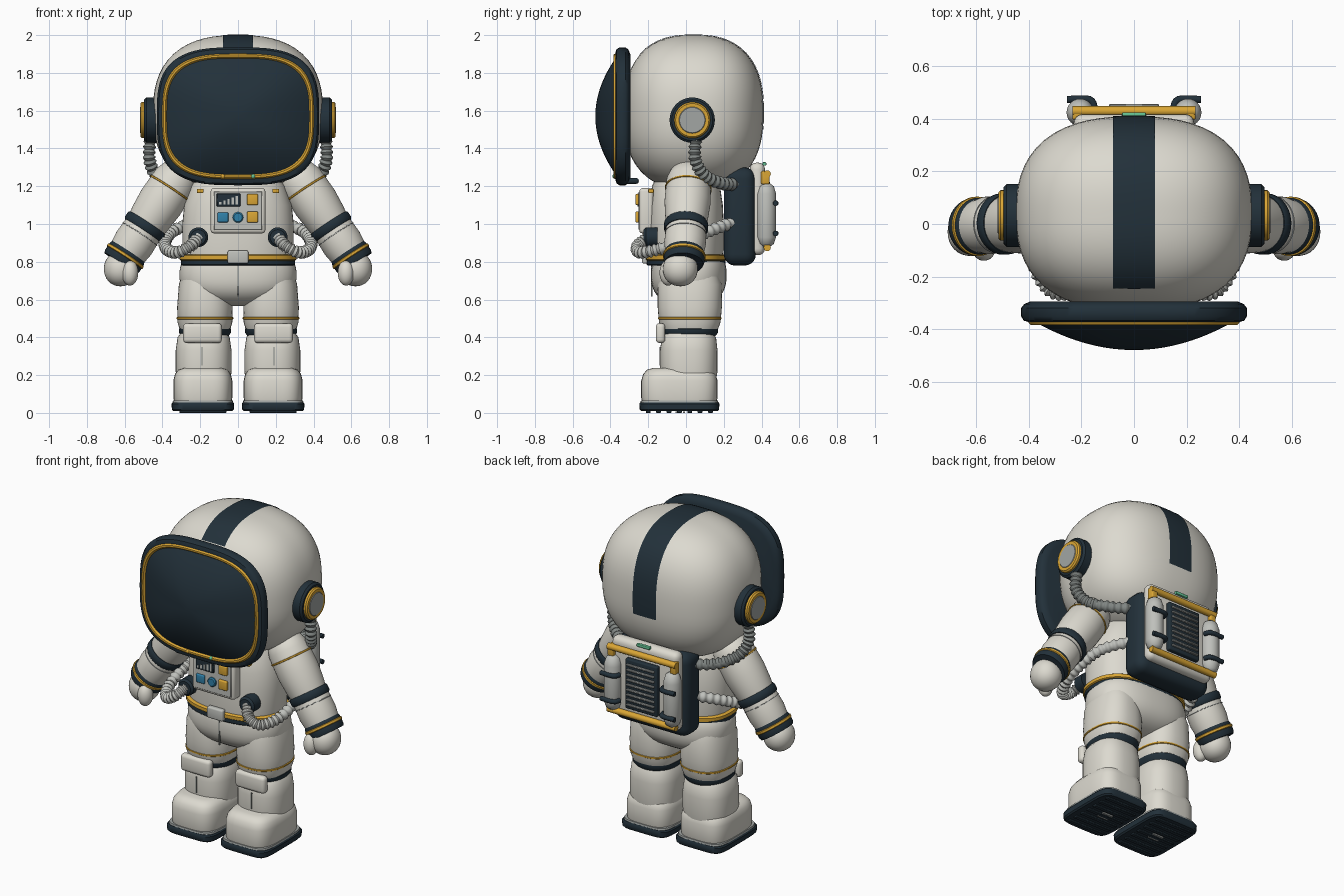
import bpy, bmesh
from math import sin, cos, pi, radians, atan2
from mathutils import Matrix, Vector

if "Cube" in bpy.data.objects:
    bpy.data.objects.remove(bpy.data.objects["Cube"])


def material(name, *rgb):
    m = bpy.data.materials.new(name)
    m.use_nodes = True
    m.diffuse_color = (*rgb, 1)
    m.node_tree.nodes["Principled BSDF"].inputs["Base Color"].default_value = (*rgb, 1)
    return m


WHITE = material("suit white", .72, .70, .63)
NAVY = material("dark navy", .016, .030, .042)
GOLD = material("gold trim", .70, .38, .035)
GREY = material("metal grey", .36, .38, .37)
PALE = material("pale grey", .52, .53, .50)
STEEL = material("hose grey", .22, .24, .23)
BLUE = material("button blue", .03, .22, .40)
GREEN = material("lamp green", .13, .55, .30)
parts = []
FRONT = Matrix.Rotation(pi / 2, 4, 'X')   # local z points forward


def finish(name, bm, mat):
    bmesh.ops.recalc_face_normals(bm, faces=bm.faces)
    me = bpy.data.meshes.new(name)
    bm.to_mesh(me)
    bm.free()
    me.materials.append(mat)
    ob = bpy.data.objects.new(name, me)
    bpy.context.collection.objects.link(ob)
    parts.append(ob)
    return ob


def spow(v, e):
    return abs(v) ** e * (1 if v >= 0 else -1)


def skin(bm, loops):
    for a, b in zip(loops, loops[1:]):
        for i in range(len(a)):
            j = (i + 1) % len(a)
            bm.faces.new((a[i], a[j], b[j], b[i]))
    bm.faces.new(loops[0])
    bm.faces.new(loops[-1])


def loft(name, mat, rings, n=2, m=None, seg=48):
    """Stack of superellipses, each ring is (height, radius x, radius y)."""
    bm = bmesh.new()
    loops = []
    for h, rx, ry in rings:
        loops.append([bm.verts.new((rx * spow(cos(t), 2 / n), ry * spow(sin(t), 2 / n), h))
                      for t in (2 * pi * i / seg for i in range(seg))])
    skin(bm, loops)
    bm.transform(m or Matrix())
    return finish(name, bm, mat)


def disc(name, mat, h0, h1, r, m, bev=.006):
    return loft(name, mat, [(h0, r, r), (h1 - bev, r, r), (h1, r - bev, r - bev)], 2, m, 32)


def ball(name, mat, c, r, n=2, seg=32):
    bm = bmesh.new()
    bmesh.ops.create_uvsphere(bm, u_segments=seg, v_segments=seg // 2, radius=1)
    for v in bm.verts:
        k = sum(abs(x) ** n for x in v.co) ** (-1 / n)
        v.co = Vector(c) + Vector([x * k * q for x, q in zip(v.co, r)])
    return finish(name, bm, mat)


def box(name, mat, c, size, bev=.008, seg=3):
    bm = bmesh.new()
    bmesh.ops.create_cube(bm, size=1)
    bm.transform(Matrix.Translation(c) @ Matrix.Diagonal((*size, 1)))
    if bev:
        bmesh.ops.bevel(bm, geom=bm.edges[:], offset=bev, segments=seg, profile=.5, affect='EDGES')
    return finish(name, bm, mat)


def tube(name, mat, pts, r, ribs=0, seg=16):
    """Round tube through the points, optionally ribbed."""
    p = [Vector(q) for q in pts]
    p = [2 * p[0] - p[1]] + p + [2 * p[-1] - p[-2]]
    steps = max(4, ribs * 6 // (len(pts) - 1))
    path = []
    for a, b, c, d in zip(p, p[1:], p[2:], p[3:]):
        for k in range(steps):
            t = k / steps
            path.append(.5 * (2 * b + (c - a) * t + (2 * a - 5 * b + 4 * c - d) * t * t
                              + (3 * b - a - 3 * c + d) * t ** 3))
    path.append(p[-2])
    bm = bmesh.new()
    loops, old = [], None
    for i, q in enumerate(path):
        tan = (path[min(i + 1, len(path) - 1)] - path[max(i - 1, 0)]).normalized()
        rot = tan.to_track_quat('Z', 'Y') if old is None else old.rotation_difference(tan) @ rot
        old = tan
        rr = r * (1 - .13 * (1 + cos(2 * pi * ribs * i / (len(path) - 1)))) if ribs else r
        loops.append([bm.verts.new(q + rot @ Vector((rr * cos(a), rr * sin(a), 0)))
                      for a in (2 * pi * j / seg for j in range(seg))])
    skin(bm, loops)
    return finish(name, bm, mat)


# Helmet shell with a painted band over the crown
HC, HR, HN = Vector((0, .04, 1.59)), (.45, .37, .41), 2.5
ball("helmet", WHITE, HC, HR, HN, 64)
bm = bmesh.new()
rows = []
a0, a1 = atan2(-.09, .365), atan2(.306, -.285)
for i in range(41):
    a = a0 + (a1 - a0) * i / 40
    row = []
    for x in (-.08, -.04, 0, .04, .08):
        k = ((1 - abs(x / HR[0]) ** HN) / (abs(cos(a) / HR[1]) ** HN + abs(sin(a) / HR[2]) ** HN)) ** (1 / HN)
        row.append(bm.verts.new(HC + Vector((x, cos(a) * (k + .003), sin(a) * (k + .003)))))
    rows.append(row)
for a, b in zip(rows, rows[1:]):
    for i in range(4):
        bm.faces.new((a[i], a[i + 1], b[i + 1], b[i]))
finish("helmet_stripe", bm, NAVY)

# Visor: rim, gold ring and shallow dome
VM = Matrix.Translation((0, 0, 1.57)) @ FRONT
loft("visor_rim", NAVY, [(.295, .395, .33), (.305, .418, .353), (.32, .43, .365), (.352, .43, .365),
                         (.368, .42, .355), (.374, .40, .335)], 3.1, VM, 96)
loft("visor_ring", GOLD, [(.365, .403, .333), (.378, .401, .331), (.384, .395, .325), (.384, .385, .315),
                          (.372, .376, .306)], 3.1, VM, 96)
loft("visor_glass", NAVY, [(.37 + .11 * (1 - s * s), .382 * s, .312 * s)
                           for s in (1 - i / 16.5 for i in range(17))], 3.1, VM, 96)
box("chin_lip", NAVY, (0, -.31, 1.228), (.36, .12, .03), .012)
for x, mat in ((-.08, GOLD), (.08, GREEN)):
    ball("chin_lamp", mat, (x, -.378, 1.252), (.012, .012, .012), 2, 12)

# Torso, hips and belt
loft("torso", WHITE, [(.78, .28, .19), (.86, .295, .2), (1.0, .295, .2), (1.1, .285, .195), (1.2, .25, .18),
                      (1.27, .2, .15)], 2.4)
ball("hips", WHITE, (0, .015, .73), (.31, .2, .165), 2.5, 48)
loft("belt_base", NAVY, [(.78, .297, .203), (.785, .302, .208), (.815, .302, .208), (.82, .297, .203)], 2.4)
loft("belt_trim", GOLD, [(.806, .3, .206), (.812, .31, .214), (.832, .31, .214), (.838, .3, .206)], 2.4)
box("belt_buckle", PALE, (0, -.215, .825), (.11, .035, .07), .01)
box("front_seam", STEEL, (0, -.182, .70), (.006, .009, .17), 0)

# Chest control panel
box("chest_panel", WHITE, (0, -.21, 1.07), (.29, .075, .24), .018)
box("panel_face", PALE, (0, -.247, 1.07), (.255, .008, .205), .003, 1)
box("panel_screen", NAVY, (-.05, -.252, 1.127), (.125, .012, .07), .003, 1)
for i in range(5):
    h = .014 + .008 * i
    box("screen_bar", PALE, (-.094 + i * .022, -.259, 1.102 + h / 2), (.012, .004, h), 0)
for z in (1.13, 1.037):
    box("gold_button", GOLD, (.077, -.256, z), (.058, .022, .058), .006)
box("blue_button", BLUE, (-.08, -.254, 1.035), (.058, .018, .052), .006)
disc("round_button", BLUE, .24, .265, .028, Matrix.Translation((0, 0, 1.035)) @ FRONT)

# Backpack: body, shell, vent, rails, lamp
box("pack_body", NAVY, (0, .285, 1.04), (.52, .17, .52), .06, 5)
box("pack_shell", WHITE, (0, .378, 1.08), (.46, .08, .49), .035, 4)
box("pack_vent", NAVY, (0, .425, 1.07), (.22, .04, .31), .008)
for i in range(9):
    box("vent_slat", GREY, (0, .448, .945 + i * .031), (.19, .018, .012), .003, 1)
for z in (1.265, .875):
    tube("pack_rail", GOLD, [(-.235, .43, z), (0, .43, z), (.235, .43, z)], .019)
box("pack_lamp", GREEN, (0, .415, 1.318), (.09, .02, .018), .004)

for s in (-1, 1):
    # Ear pods and air hoses
    em = Matrix.Translation((0, .033, 1.55)) @ Matrix.Rotation(s * pi / 2, 4, 'Y')
    disc("ear_pod", NAVY, .40, .497, .12, em, .012)
    disc("ear_ring", GOLD, .45, .517, .096, em, .008)
    disc("ear_cap", GREY, .45, .52, .07, em, .003)
    tube("ear_hose", STEEL, [(s * .465, .05, 1.45), (s * .468, .05, 1.34), (s * .43, .10, 1.255),
                             (s * .34, .19, 1.215), (s * .22, .27, 1.21)], .035, 16)
    disc("hose_socket", NAVY, .15, .225, .052, Matrix.Translation((s * .21, 0, .93)) @ FRONT, .012)
    tube("waist_hose", PALE, [(s * .21, -.20, .93), (s * .25, -.255, .885), (s * .32, -.245, .85),
                              (s * .375, -.15, .865), (s * .385, 0, .91), (s * .34, .13, .965),
                              (s * .22, .25, 1.01)], .034, 26)
    box("strap_buckle", GOLD, (s * .2, -.185, 1.175), (.035, .03, .022), .005)

    # Air tanks with clamps
    loft("air_tank", PALE, [(.88, .02, .02), (.895, .04, .04), (.93, .052, .052), (1.16, .052, .052),
                            (1.2, .04, .04), (1.215, .02, .02)], 2, Matrix.Translation((s * .205, .425, 0)), 24)
    for z in (1.11, .95):
        tube("tank_clamp", NAVY, [(s * .15, .44, z), (s * .17, .474, z), (s * .255, .474, z)], .014)
    box("rail_bracket", GOLD, (s * .215, .42, 1.245), (.04, .045, .07), .008)

    # Arm, built along its own axis
    d = Vector((s * .55, -.05, -.835)).normalized()
    am = Matrix.Translation((s * .30, .018, 1.28)) @ d.to_track_quat('Z', 'Y').to_matrix().to_4x4()
    loft("upper_arm", WHITE, [(-.03, .06, .06), (.01, .1, .1), (.06, .118, .118), (.2, .122, .122),
                              (.3, .113, .113), (.37, .1, .1)], 2, am)
    loft("forearm", WHITE, [(.34, .1, .1), (.38, .107, .107), (.46, .11, .11), (.53, .1, .1), (.58, .09, .09)], 2, am)
    for name, mat, h, w, r in (("shoulder_band", GOLD, .11, .006, .124), ("elbow_band", NAVY, .352, .024, .117),
                               ("forearm_seam", GREY, .4, .003, .1105), ("wrist_cuff", NAVY, .548, .038, .108),
                               ("wrist_band", GOLD, .54, .010, .113)):
        loft(name, mat, [(h - w, r - .006, r - .006), (h - w * .6, r, r), (h + w * .6, r, r),
                         (h + w, r - .006, r - .006)], 2, am)
    ball("hand", WHITE, (s * .622, -.03, .762), (.088, .092, .092), 2.1)
    ball("thumb", WHITE, (s * .572, -.095, .742), (.044, .045, .068))

    # Leg
    lm = Matrix.Translation((s * .175, .02, 0))
    loft("thigh", WHITE, [(.43, .11, .12), (.445, .135, .15), (.48, .145, .163), (.56, .147, .17),
                          (.68, .138, .17), (.74, .12, .15)], 2.4, lm)
    loft("thigh_band", GOLD, [(.493, .144, .162), (.497, .15, .168), (.505, .15, .168), (.509, .144, .162)], 2.4, lm)
    loft("knee_joint", NAVY, [(.40, .12, .13), (.425, .138, .15), (.445, .138, .15), (.46, .12, .13)], 2.2, lm)
    loft("shin", WHITE, [(.15, .14, .14), (.22, .148, .152), (.33, .148, .152), (.4, .138, .144),
                         (.425, .12, .125)], 2.5, Matrix.Translation((s * .182, .015, 0)))
    box("knee_pad", WHITE, (s * .188, -.135, .422), (.205, .05, .105), .02)
    box("shin_seam", STEEL, (s * .19, -.137, .30), (.006, .009, .1), 0)

    # Boot and treaded sole
    bt = Matrix.Translation((s * .186, -.035, 0))
    loft("boot", WHITE, [(.05, .15, .195), (.08, .156, .202), (.17, .156, .202), (.205, .148, .192),
                         (.228, .13, .172), (.238, .1, .14)], 3.6, bt)
    loft("boot_welt", GREY, [(.052, .161, .207), (.066, .158, .204)], 5, bt)
    loft("sole", NAVY, [(.01, .156, .203), (.018, .164, .21), (.048, .166, .212), (.056, .16, .207)], 6, bt)
    for i in range(7):
        box("sole_tread", NAVY, (s * .186, -.2 + i * .055, .007), (.25, .026, .014), .003, 1)
    for y in (-.05, -.01):
        box("sole_mark", GREY, (s * .186, y, .004), (.07, .012, .008), 0)

# Smooth shading with crisp edges
bpy.ops.object.select_all(action='DESELECT')
for ob in parts:
    ob.select_set(True)
bpy.context.view_layer.objects.active = parts[0]
bpy.ops.object.shade_smooth_by_angle(angle=radians(40))
